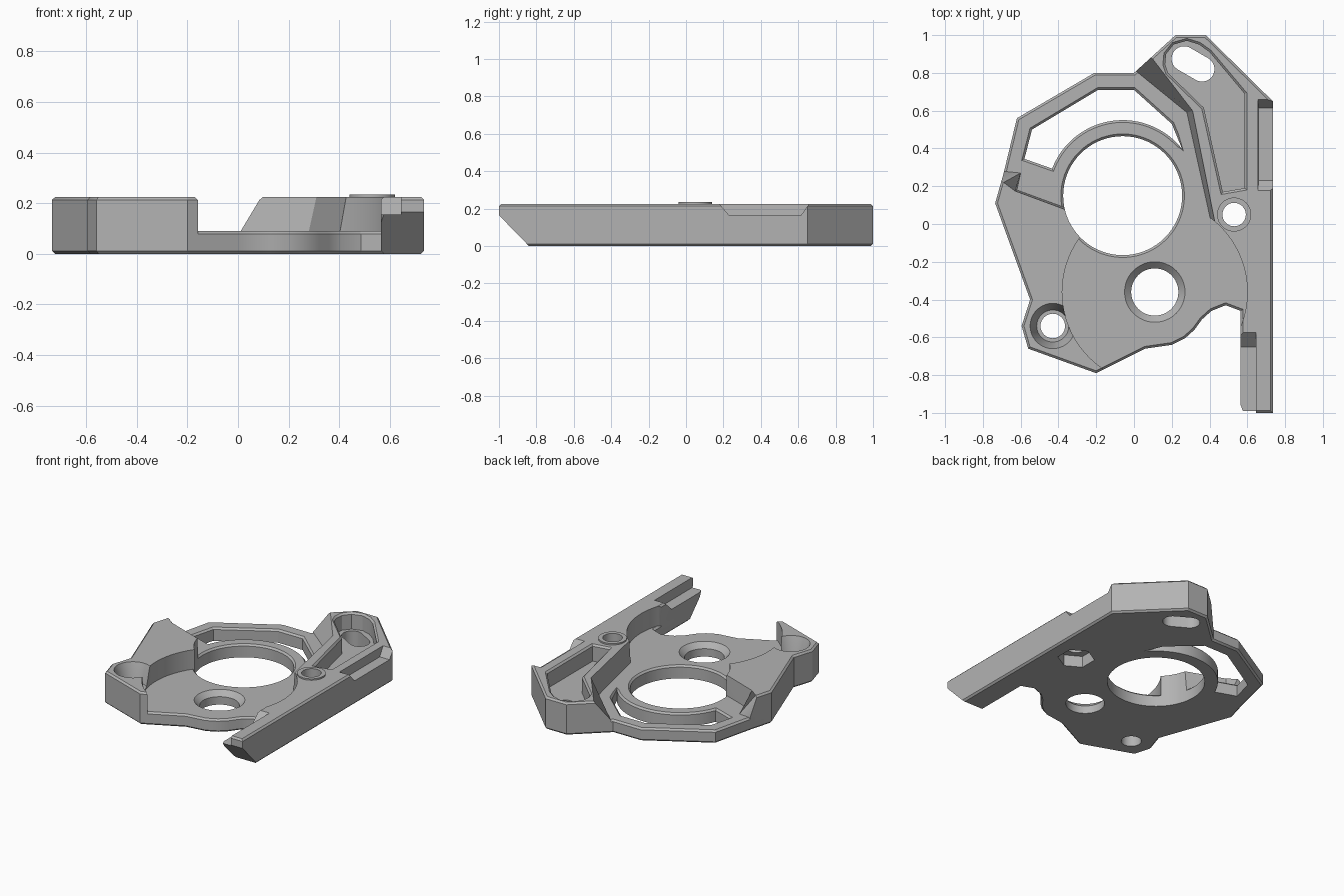
import bpy, bmesh, math
from mathutils import Vector

if "Cube" in bpy.data.objects:
    bpy.data.objects.remove(bpy.data.objects["Cube"])

TOP, LOW, C = 0.225, 0.09, 0.012     # full height, floor height, chamfer

grey = bpy.data.materials.new("plain_grey")
grey.diffuse_color = (0.45, 0.45, 0.45, 1)
grey.use_nodes = True
grey.node_tree.nodes["Principled BSDF"].inputs["Base Color"].default_value = grey.diffuse_color


def arc(cx, cy, r, a0=0, a1=360, n=64):
    """Points on an arc; a full turn leaves out the duplicate end point."""
    m = n if abs(a1 - a0) >= 360 else n - 1
    return [(cx + r * math.cos(math.radians(a0 + (a1 - a0) * i / m)),
             cy + r * math.sin(math.radians(a0 + (a1 - a0) * i / m))) for i in range(n)]


def grow(pts, d):
    """Offset a counter-clockwise polygon outward by d."""
    out = []
    for i, p in enumerate(pts):
        a, b, c = Vector(pts[i - 1]), Vector(p), Vector(pts[(i + 1) % len(pts)])
        u, v = (b - a).normalized(), (c - b).normalized()
        n1, n2 = Vector((u.y, -u.x)), Vector((v.y, -v.x))
        q = b + (n1 + n2) * (d / max(0.3, 1 + n1.dot(n2)))
        out.append((q.x, q.y))
    return out


def loft(name, layers):
    """Closed solid through (height, polygon) layers."""
    bm = bmesh.new()
    rings = [[bm.verts.new((x, y, z)) for x, y in pts] for z, pts in layers]
    bm.faces.new(rings[0])
    bm.faces.new(rings[-1])
    n = len(rings[0])
    for lo, hi in zip(rings, rings[1:]):
        for i in range(n):
            j = (i + 1) % n
            bm.faces.new((lo[i], lo[j], hi[j], hi[i]))
    bmesh.ops.recalc_face_normals(bm, faces=bm.faces)
    me = bpy.data.meshes.new(name)
    bm.to_mesh(me)
    bm.free()
    me.materials.append(grey)
    ob = bpy.data.objects.new(name, me)
    bpy.context.collection.objects.link(ob)
    return ob


def combine(ob, other, op="DIFFERENCE"):
    m = ob.modifiers.new("cut", "BOOLEAN")
    m.operation, m.object, m.solver = op, other, "EXACT"
    bpy.context.view_layer.objects.active = ob
    bpy.ops.object.modifier_apply(modifier=m.name)
    bpy.data.objects.remove(other)


def slab(name, pts, h):
    """Plate chamfered along its top and bottom rim."""
    return loft(name, [(0, grow(pts, -C)), (C, pts), (h - C, pts), (h, grow(pts, -C))])


def plug(pts, z0, z1, c=C):
    """Cutter that leaves a chamfered mouth at height z1."""
    return loft("cutter", [(z0, pts), (z1 - c, pts), (z1 + 0.01, grow(pts, c + 0.01))])


# Shared outline, counter-clockwise from the lower left tip
outline = [(-0.2, -0.79), (-0.1, -0.74), (0, -0.69), (0.06, -0.66), (0.13, -0.65),
           (0.2, -0.64), (0.27, -0.605), (0.32, -0.56), (0.36, -0.505), (0.41, -0.46),
           (0.485, -0.43), (0.565, -0.46), (0.565, -0.96), (0.58, -1), (0.735, -1),
           (0.735, 0.65), (0.38, 1), (0.22, 1), (0, 0.8), (-0.21, 0.8), (-0.62, 0.56),
           (-0.69, 0.27), (-0.735, 0.11), (-0.55, -0.4), (-0.595, -0.54), (-0.56, -0.66)]
motor = (-0.06, 0.15)
gear = (0.11, -0.36)

# Low plate: floor, ring and frame with its window
low_plate = slab("low_plate", outline, LOW)
window = [(-0.58, 0.345)] + arc(*motor, 0.40, 159, 38, 28) + [
    (0.20, 0.53), (0, 0.71), (-0.19, 0.71), (-0.54, 0.50)]
combine(low_plate, plug(window, -0.1, LOW))
combine(low_plate, plug(arc(*motor, 0.315, n=72), -0.1, LOW))
combine(low_plate, plug(arc(*gear, 0.125, n=48), -0.1, LOW, 0.035))

# Raised blocks: what is left of a full-height plate around the low areas
plate = slab("mounting_plate", outline, TOP)
combine(plate, loft("cutter", [(-0.1, arc(*gear, 0.49, n=96)), (0.4, arc(*gear, 0.49, n=96))]))
foot = [(-0.8, 0.29), (-0.60, 0.27), (-0.62, 0.18), (-0.36, 0.085), (-0.24, -0.05),
        (0.2, -0.1), (0.41, 0.0), (0.28, 0.59), (0.01, 0.81), (-0.1, 1.1), (-0.8, 1.1)]
rim = [(-0.8, 0.23), (-0.69, 0.22), (-0.63, 0.175), (-0.36, 0.075), (-0.24, -0.05),
       (0.2, -0.1), (0.43, 0.0), (0.31, 0.60), (0.09, 0.885), (-0.05, 1.1), (-0.8, 1.1)]
combine(plate, loft("cutter", [(-0.1, foot), (LOW, foot), (TOP, rim), (0.4, rim)]))
combine(plate, loft("cutter", [(-0.1, arc(*motor, 0.315, n=72)), (0.4, arc(*motor, 0.315, n=72))]))
combine(plate, low_plate, "UNION")

# Pocket in the right block, with its slotted hole
pocket = [(0.18, 0.80), (0.37, 0.615), (0.47, 0.17), (0.585, 0.19), (0.585, 0.69),
          (0.40, 0.91), (0.345, 0.95), (0.28, 0.97), (0.21, 0.95), (0.17, 0.90), (0.165, 0.845)]
combine(plate, plug(pocket, 0.11, TOP))
slot = arc(0.36, 0.82, 0.066, -120, 60, 16) + arc(0.265, 0.875, 0.066, 60, 240, 16)
combine(plate, loft("cutter", [(-0.1, slot), (0.3, slot)]))

# Raised collar, screw hole and nut recess
collar = arc(0.53, 0.05, 0.09, n=40)
combine(plate, loft("collar", [(0.15, collar), (TOP + 0.01, collar)]), "UNION")
screw = arc(0.53, 0.05, 0.062, n=40)
combine(plate, loft("cutter", [(-0.1, screw), (0.3, screw)]))
nut = arc(0.53, 0.05, 0.12, 30, 390, 6)
combine(plate, loft("cutter", [(-0.1, nut), (0.08, nut)]))

# Countersunk hole in the left block
for layers in ([(-0.1, 0.065), (0.3, 0.065)], [(0.1, 0.085), (0.18, 0.105), (0.24, 0.125)]):
    combine(plate, loft("cutter", [(z, arc(-0.43, -0.54, r, n=40)) for z, r in layers]))


def box(x0, x1, y0, y1):
    return [(x0, y0), (x1, y0), (x1, y1), (x0, y1)]


# Rail notches on the long arm and the undercut at its tip
combine(plate, loft("cutter", [(0.165, box(0.66, 0.9, 0.23, 0.615)),
                               (TOP + 0.01, box(0.655, 0.9, 0.17, 0.665))]))
combine(plate, loft("cutter", [(0.155, box(0.4, 0.645, -1.1, -0.65)),
                               (TOP + 0.01, box(0.4, 0.645, -1.1, -0.565))]))
combine(plate, loft("cutter", [(-0.02, box(0.4, 0.9, -1.2, -0.82)),
                               (0.17, box(0.4, 0.9, -1.2, -1.005))]))

bpy.ops.object.select_all(action="DESELECT")
plate.select_set(True)
bpy.context.view_layer.objects.active = plate
bpy.ops.object.shade_smooth_by_angle(angle=math.radians(25))
